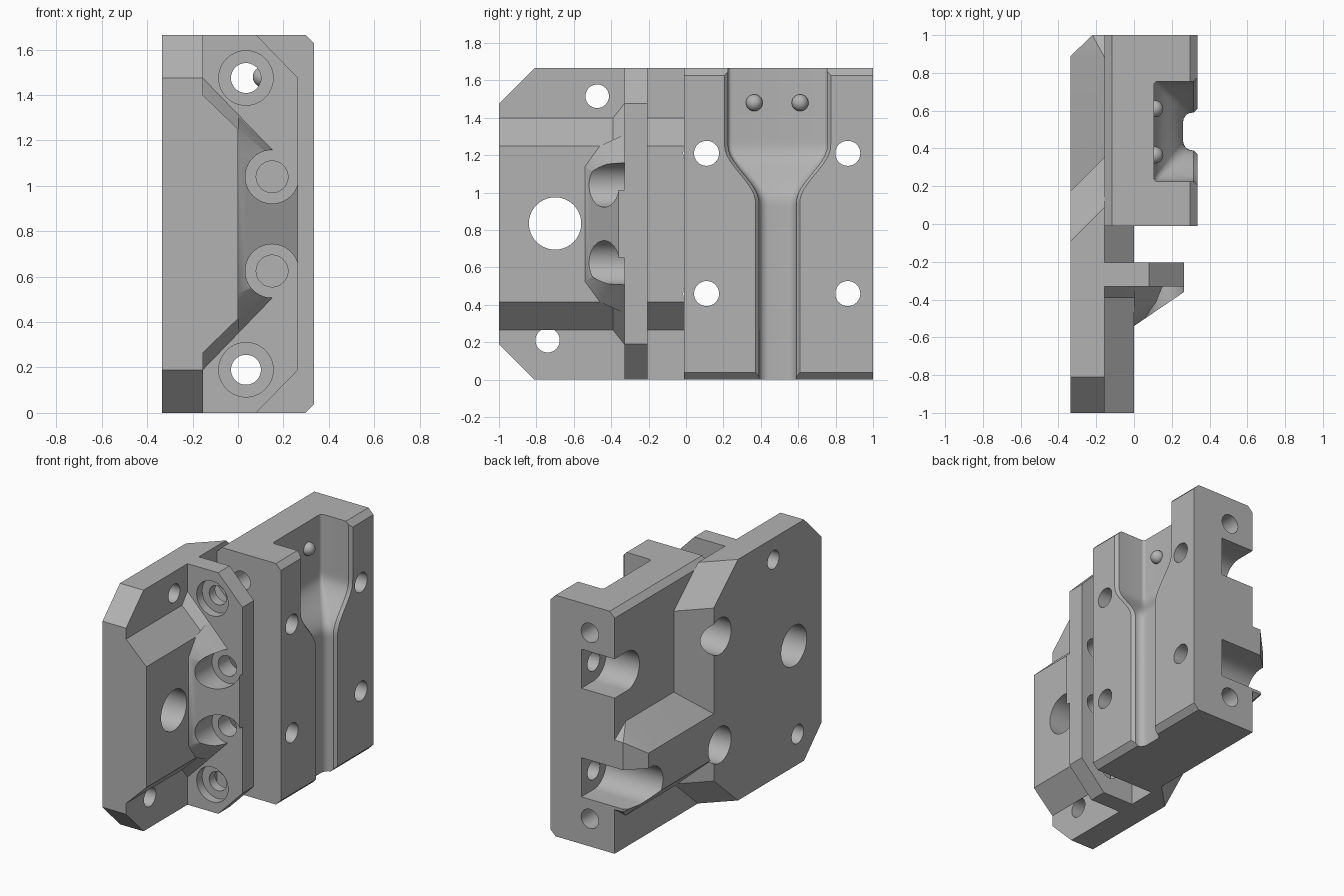
import bpy, bmesh, math
from mathutils import Vector

old = bpy.data.objects.get("Cube")
if old:
    bpy.data.objects.remove(old, do_unlink=True)

grey = bpy.data.materials.new("machined grey")
grey.use_nodes = True
colour = (0.45, 0.45, 0.45, 1)
grey.diffuse_color = colour
grey.node_tree.nodes["Principled BSDF"].inputs["Base Color"].default_value = colour

LEFT, WEB, RIGHT = -0.335, -0.155, 0.335   # main planes across x
TOP = 1.665
MID = TOP / 2


def finish(name, bm):
    bmesh.ops.recalc_face_normals(bm, faces=bm.faces)
    mesh = bpy.data.meshes.new(name)
    bm.to_mesh(mesh)
    bm.free()
    ob = bpy.data.objects.new(name, mesh)
    bpy.context.collection.objects.link(ob)
    mesh.materials.append(grey)
    return ob


def hull(name, points):
    bm = bmesh.new()
    for p in points:
        bm.verts.new(p)
    res = bmesh.ops.convex_hull(bm, input=bm.verts)
    junk = [g for g in res["geom_interior"] if isinstance(g, bmesh.types.BMVert)]
    bmesh.ops.delete(bm, geom=junk, context="VERTS")
    bmesh.ops.dissolve_limit(bm, angle_limit=0.01, verts=bm.verts, edges=bm.edges)
    return finish(name, bm)


def loft(name, rings):
    bm = bmesh.new()
    rows = [[bm.verts.new(p) for p in ring] for ring in rings]
    n = len(rows[0])
    for a, b in zip(rows, rows[1:]):
        for i in range(n):
            j = (i + 1) % n
            bm.faces.new((a[i], a[j], b[j], b[i]))
    bm.faces.new(rows[0])
    bm.faces.new(rows[-1])
    return finish(name, bm)


def mirror_z(points):
    return points + [(x, y, TOP - z) for x, y, z in points]


def circle(u, v, r, n=40):
    return [(u + r * math.cos(k * math.tau / n), v + r * math.sin(k * math.tau / n))
            for k in range(n)]


def bore_x(y, z, r, x0=-1, x1=1, slot=0):
    """Cutter along x; slot stretches it towards the back."""
    pts = circle(y, z, r) + (circle(y + slot, z, r) if slot else [])
    return hull("bore_cutter", [(x, u, v) for x in (x0, x1) for u, v in pts])


def bore_y(x, z, r, y0=-2, y1=2):
    return hull("bore_cutter", [(u, y, v) for y in (y0, y1) for u, v in circle(x, z, r)])


def cut(ob, cutters):
    for c in cutters:
        mod = ob.modifiers.new("cut", "BOOLEAN")
        mod.operation, mod.solver, mod.object = "DIFFERENCE", "EXACT", c
        bpy.context.view_layer.objects.active = ob
        bpy.ops.object.modifier_apply(modifier=mod.name)


# Side plate with chamfered front corners and a slanted rear end
pts = []
for x in (LEFT, WEB):
    s = x - LEFT
    pts += [(x, -1, 1.475), (x, -0.81, TOP), (x, -0.09 + s, TOP), (x, 0.175 + s, 1.43)]
side_plate = hull("side_plate", mirror_z(pts))

# Raised pad on the plate, with sloped top and bottom
pts = [(x, y, z) for y in (-1, -0.01) for x, z in ((WEB, 1.4), (0, 1.25))]
raised_pad = hull("raised_pad", mirror_z(pts))

# Small flare where the pad meets the flange
pts = [(WEB, -0.39, 1.4), (0, -0.39, 1.25), (WEB, -0.33, 1.475), (0.145, -0.33, 1.165),
       (0, -0.39, 1.2), (0.145, -0.33, 1.1)]
pad_flare = hull("pad_flare", mirror_z(pts))

# Gusset bracing the flange
pts = [(0, -0.54, 1.14), (0, -0.46, 1.25), (0, -0.33, 1.31), (0.145, -0.33, 1.165),
       (0.265, -0.33, 1.045), (0.265, -0.36, 1.03)]
gusset = hull("gusset", mirror_z(pts))

# Upright flange with clipped corners
pts = [(x, y, z) for y in (-0.33, -0.205)
       for x, z in ((WEB, TOP), (0.08, TOP), (0.265, 1.475))]
flange = hull("flange", mirror_z(pts))

# Rear block with small edge chamfers
c = 0.038
outline = [(WEB, 0), (RIGHT - c, 0), (RIGHT, c), (RIGHT, TOP - c), (RIGHT - c, TOP),
           (WEB + c, TOP), (WEB, TOP - c)]
rear_block = hull("rear_block", [(x, y, z) for y in (-0.01, 1) for x, z in outline])

# Rib running back along the block, with a pointed end
pts = []
for z_in, z_out in ((0.87, 0.70), (0.22, 0.39)):
    pts += [(WEB, 0.1, z_in), (WEB, 0.88, z_in), (LEFT, 0, z_out), (LEFT, 0.89, z_out),
            (WEB, 1, (z_in + z_out) / 2), (-0.22, 1, (z_in + z_out) / 2)]
rib = hull("rib", pts)

# Funnel recess: wide and deep above, blending to a shallow round channel
rings = []
centre = 0.49
for z in [-0.1, 0.9] + [0.93 + 0.03 * k for k in range(14)] + [1.5, 1.8]:
    t = min(max((z - 0.95) / 0.30, 0), 1)
    e = t * t * (3 - 2 * t)
    w = 0.1 + 0.165 * e
    floor = 0.26 - 0.155 * e
    r = 0.05 - 0.03 * e
    side = [(0.45, w + 0.02), (RIGHT + 0.001, w + 0.02), (RIGHT - 0.02, w)]
    side += [(floor + r - r * math.sin(a), w - r + r * math.cos(a))
             for a in (k * math.pi / 10 for k in range(6))]
    rings.append([(x, centre + y, z) for x, y in side]
                 + [(x, centre - y, z) for x, y in reversed(side)])
funnel = loft("funnel_cutter", rings)

# Holes and counterbores
mount = [bore_x(y, z, 0.067) for y in (0.11, 0.865) for z in (0.46, 1.21)]
heads = [bore_x(0.11, z, 0.125, -1, 0.1) for z in (0.46, 1.21)]
heads += [bore_x(0.865, z, 0.135, -1, 0.1, slot=0.4) for z in (0.46, 1.21)]
plate_holes = [bore_x(-0.475, 1.515, 0.063), bore_x(-0.74, 0.21, 0.065)]
big_hole = bore_x(-0.70, 0.835, 0.14)
long_bores = [bore_y(0.035, z, 0.066) for z in (0.19, 1.475)]
sinks = [bore_y(0.035, z, 0.12, -0.6, -0.27) for z in (0.19, 1.475)]
pins = [bore_y(0.15, z, 0.07, -0.6, -0.1) for z in (0.625, 1.04)]
pin_seats = [bore_y(0.15, z, 0.118, -0.8, -0.33) for z in (0.625, 1.04)]

cut(side_plate, heads + plate_holes + [big_hole])
cut(raised_pad, [big_hole] + heads)
cut(pad_flare, pin_seats)
cut(gusset, pin_seats)
cut(flange, long_bores + sinks + pins)
cut(rear_block, [funnel] + mount + heads + long_bores)
cut(rib, heads)

# Round studs on the recess floor
studs = []
for y in (0.365, 0.61):
    bm = bmesh.new()
    bmesh.ops.create_uvsphere(bm, u_segments=24, v_segments=12, radius=0.045)
    bmesh.ops.translate(bm, verts=bm.verts, vec=Vector((0.11, y, 1.48)))
    studs.append(finish("recess_stud", bm))

# Remove cutters and shade
for ob in [o for o in bpy.data.objects if "cutter" in o.name]:
    bpy.data.objects.remove(ob, do_unlink=True)
bpy.ops.object.select_all(action="DESELECT")
for ob in [side_plate, raised_pad, pad_flare, gusset, flange, rear_block, rib] + studs:
    ob.select_set(True)
    bpy.context.view_layer.objects.active = ob
bpy.ops.object.shade_smooth_by_angle(angle=math.radians(30))
